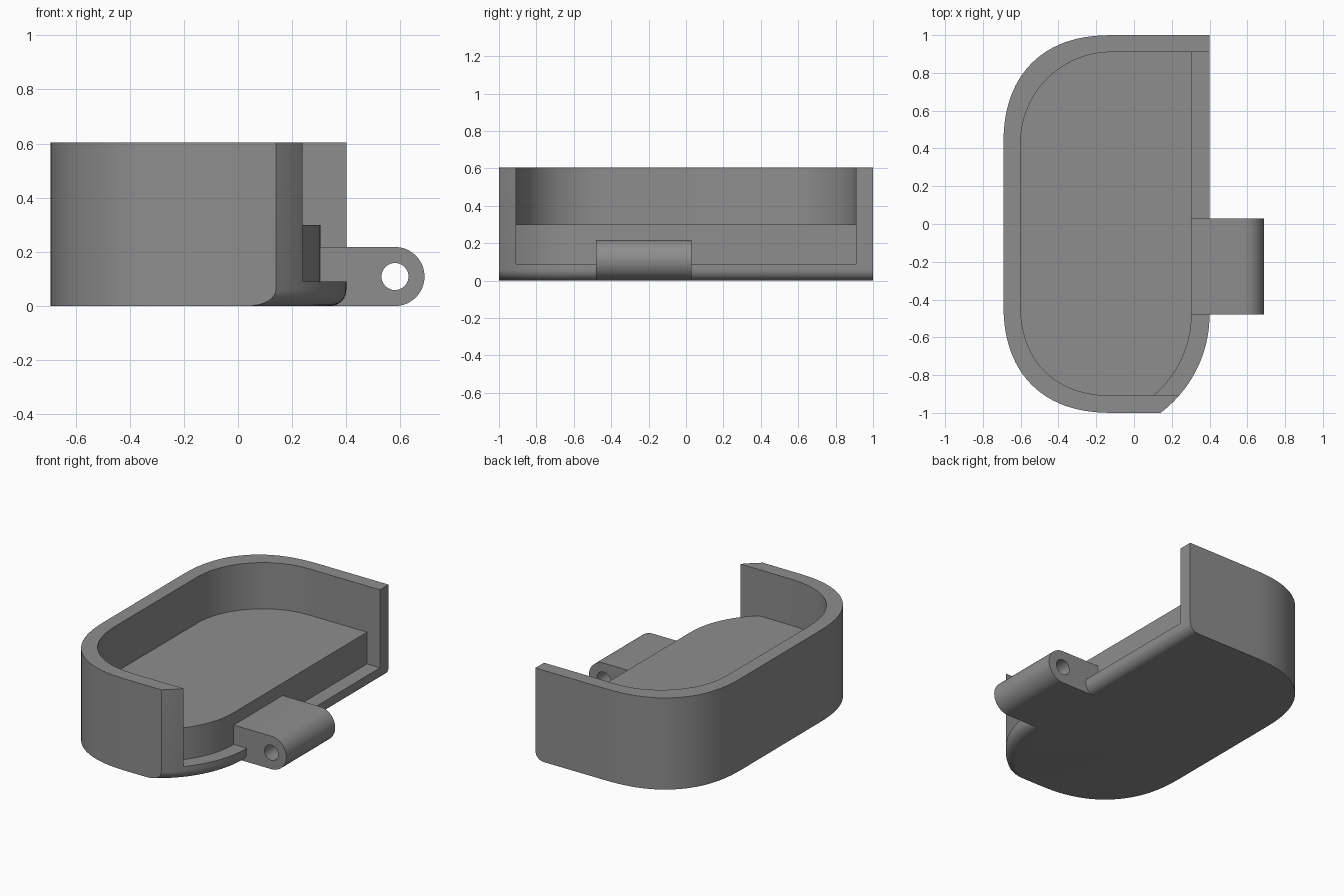
import bpy, bmesh, math

if "Cube" in bpy.data.objects:
    bpy.data.objects.remove(bpy.data.objects["Cube"])

GREY = bpy.data.materials.new("plain grey")
GREY.diffuse_color = (0.27, 0.27, 0.27, 1)
GREY.use_nodes = True
GREY.node_tree.nodes["Principled BSDF"].inputs["Base Color"].default_value = GREY.diffuse_color
CX, CY, R = -0.25, -0.48, 0.65      # big front right curve


def right_curve(d, y_end, n=20):
    """Front right curve, moved inward by d, from y_end up to its tangent point."""
    r = R - d
    a0 = math.asin((y_end - CY) / r)
    return [(CX + r * math.cos(a0 * (1 - i / n)), CY + r * math.sin(a0 * (1 - i / n)))
            for i in range(n + 1)]


def left_corner(cx, cy, a, b, power, n=24):
    """Superellipse quarter from the back edge round to the left edge."""
    e = 2 / power
    pts = []
    for i in range(n + 1):
        t = math.pi / 2 * i / n
        pts.append((cx - a * max(math.sin(t), 0) ** e, cy + b * max(math.cos(t), 0) ** e))
    return pts


def mirror_y(pts):
    return [(x, -y) for x, y in reversed(pts)]


def loft(name, rings):
    """Closed solid through rings of 3D points."""
    bm = bmesh.new()
    loops = [[bm.verts.new(p) for p in ring] for ring in rings]
    for lo, hi in zip(loops, loops[1:]):
        for i in range(len(lo)):
            j = (i + 1) % len(lo)
            bm.faces.new((lo[i], lo[j], hi[j], hi[i]))
    bm.faces.new(loops[0][::-1])
    bm.faces.new(loops[-1])
    bmesh.ops.recalc_face_normals(bm, faces=bm.faces[:])
    me = bpy.data.meshes.new(name)
    bm.to_mesh(me)
    bm.free()
    me.materials.append(GREY)
    ob = bpy.data.objects.new(name, me)
    bpy.context.collection.objects.link(ob)
    return ob


def prism_z(name, pts, z0, z1):
    return loft(name, [[(x, y, z) for x, y in pts] for z in (z0, z1)])


def prism_y(name, pts, y0, y1):
    return loft(name, [[(x, y, z) for x, z in pts] for y in (y0, y1)])


def combine(target, tool, operation):
    mod = target.modifiers.new(operation, 'BOOLEAN')
    mod.operation, mod.solver, mod.object = operation, 'EXACT', tool
    bpy.context.view_layer.objects.active = target
    bpy.ops.object.modifier_apply(modifier=mod.name)
    bpy.data.objects.remove(tool)


# Solid body, its right bottom edge rounded
corner = left_corner(-0.10, 0.40, 0.592, 0.60, 2.4)


def body_plan(d):
    return right_curve(d, -1.0) + [(0.4 - d, 1.0)] + corner + mirror_y(corner)


FILLET = 0.06
rings = []
for i in range(9):
    a = math.pi / 2 * i / 8
    d, z = FILLET * (1 - math.sin(a)), FILLET * (1 - math.cos(a))
    rings.append([(x, y, z) for x, y in body_plan(d)])
rings.append([(x, y, 0.605) for x, y in body_plan(0)])
tray = loft("tray", rings)

# Cavity above the raised floor, open to the right
back_in = left_corner(-0.12, 0.43, 0.48, 0.48, 2.0)
front_in = mirror_y(left_corner(-0.10, 0.40, 0.502, 0.508, 2.35))
cavity = prism_z("cavity_cutter",
                 [(1, -0.908), (1, 0.91)] + back_in + front_in, 0.30, 1.0)
combine(tray, cavity, 'DIFFERENCE')

# Ledge along the right of the raised floor
ledge = prism_z("ledge_cutter",
                right_curve(0.095, -0.908) + [(0.305, 0.91), (1, 0.91), (1, -0.908)], 0.09, 0.45)
combine(tray, ledge, 'DIFFERENCE')

# Hinge knuckle with round end
HX, HZ, HR = 0.58, 0.109, 0.109
knuckle = [(0.29, 0.0)] + [
    (HX + HR * math.cos(a), HZ + HR * math.sin(a))
    for a in (math.pi * (i / 24 - 0.5) for i in range(25))] + [(0.29, 2 * HR)]
combine(tray, prism_y("hinge_knuckle", knuckle, -0.48, 0.03), 'UNION')

# Pin hole through the knuckle
hole = [(HX + 0.05 * math.cos(math.tau * i / 32), HZ + 0.05 * math.sin(math.tau * i / 32))
        for i in range(32)]
combine(tray, prism_y("pin_hole_cutter", hole, -0.7, 0.3), 'DIFFERENCE')

# Smooth curves, keep hard edges
bpy.ops.object.select_all(action='DESELECT')
tray.select_set(True)
bpy.context.view_layer.objects.active = tray
bpy.ops.object.shade_smooth_by_angle(angle=math.radians(30))
